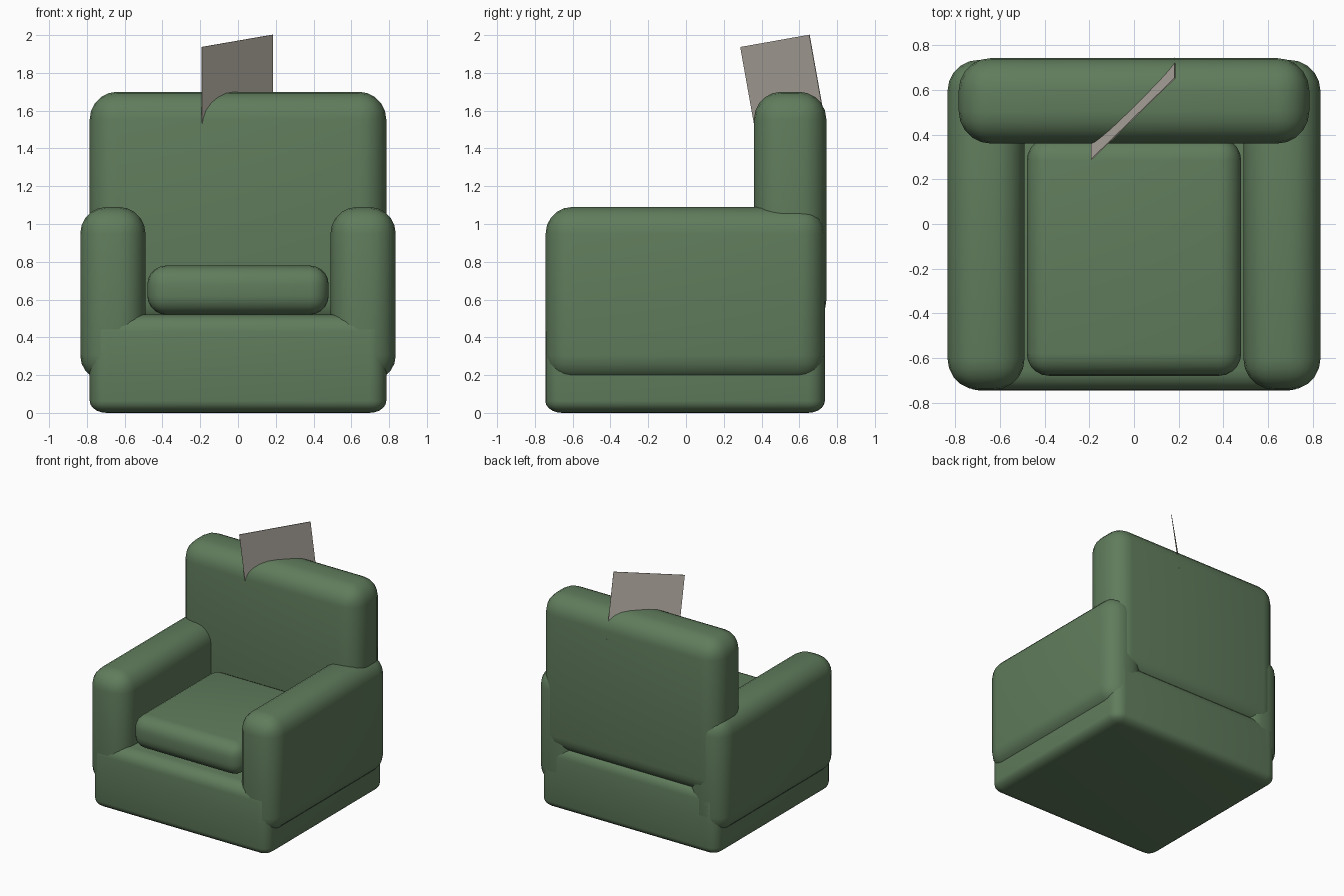
import bpy, bmesh, math
from mathutils import Vector

if "Cube" in bpy.data.objects:
    bpy.data.objects.remove(bpy.data.objects["Cube"])


def material(name, rgb):
    m = bpy.data.materials.new(name)
    m.diffuse_color = (*rgb, 1)
    m.use_nodes = True
    m.node_tree.nodes["Principled BSDF"].inputs["Base Color"].default_value = m.diffuse_color
    return m


green = material("green fabric", (0.117, 0.202, 0.107))
grey = material("warm grey card", (0.468, 0.429, 0.376))


def padded_box(name, lo, hi, radius, segments=5):
    """Box between two corners with rounded, smooth edges."""
    lo, hi = Vector(lo), Vector(hi)
    bpy.ops.mesh.primitive_cube_add(size=1, location=(lo + hi) / 2)
    ob = bpy.context.object
    ob.name = name
    ob.scale = hi - lo
    bpy.ops.object.transform_apply(location=False, rotation=False, scale=True)
    bev = ob.modifiers.new("rounding", "BEVEL")
    bev.width, bev.segments = radius, segments
    bev.limit_method = 'NONE'
    bpy.ops.object.modifier_apply(modifier=bev.name)
    ob.data.materials.append(green)
    bpy.ops.object.shade_smooth_by_angle(angle=math.radians(40))
    return ob


# Base, with a tighter rounding at the floor than at the top
base = padded_box("base", (-0.785, -0.745, 0), (0.785, 0.735, 0.52), 0.09)
for v in base.data.vertices:
    z = v.co.z + 0.26
    if z < 0.1:
        v.co.z = z * 0.7 - 0.26

# Armrests
for side, name in ((-1, "left_arm"), (1, "right_arm")):
    x0, x1 = sorted((side * 0.49, side * 0.835))
    padded_box(name, (x0, -0.743, 0.165), (x1, 0.735, 1.09), 0.14)

# Backrest and seat cushion
padded_box("backrest", (-0.785, 0.36, 0.45), (0.785, 0.743, 1.70), 0.145)
padded_box("seat_cushion", (-0.48, -0.68, 0.52), (0.48, 0.385, 0.78), 0.1)

# Tilted square card stuck into the top of the backrest
corner = Vector((-0.19, 0.287, 1.937))
across = Vector((0.375, 0.365, 0.065))
down = Vector((0, 0.09, -0.505))
thick = across.cross(down).normalized() * 0.004
bm = bmesh.new()
front = [bm.verts.new(corner + p) for p in (Vector(), across, across + down, down)]
face = bm.faces.new(front)
ext = bmesh.ops.extrude_face_region(bm, geom=[face])
bmesh.ops.translate(bm, vec=thick, verts=[g for g in ext["geom"] if isinstance(g, bmesh.types.BMVert)])
bmesh.ops.recalc_face_normals(bm, faces=bm.faces)
mesh = bpy.data.meshes.new("card")
bm.to_mesh(mesh)
bm.free()
mesh.materials.append(grey)
bpy.context.collection.objects.link(bpy.data.objects.new("card", mesh))
